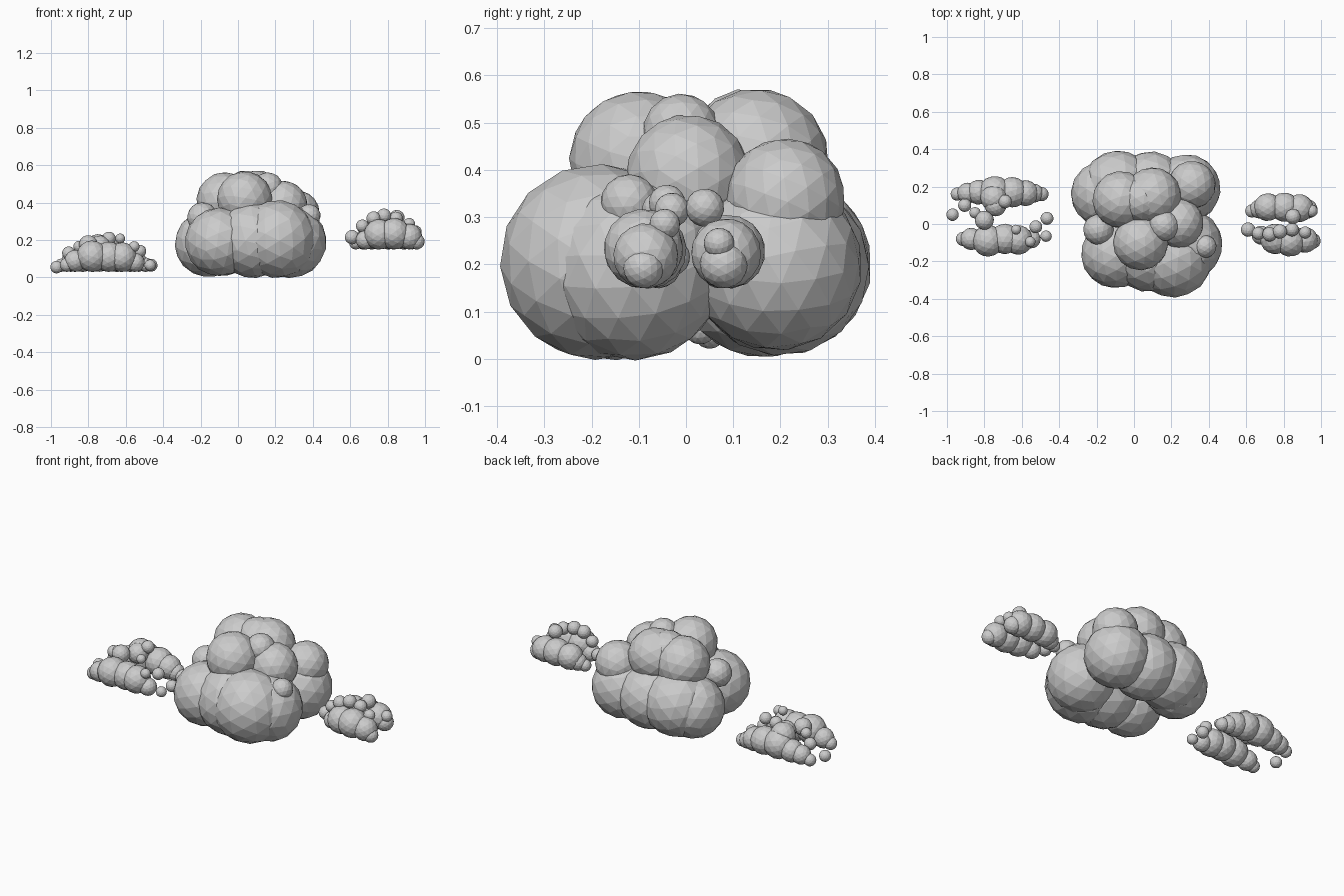
import bpy, bmesh, random
from mathutils import Vector, Euler

random.seed(4)


def add_puff(bm, x, y, z, r):
    """Low-poly ball, each triangle of an icosahedron cut in three per side."""
    ball = bmesh.new()
    bmesh.ops.create_icosphere(ball, subdivisions=1, radius=1)
    bmesh.ops.subdivide_edges(ball, edges=ball.edges[:], cuts=2, use_grid_fill=True)
    bmesh.ops.triangulate(ball, faces=ball.faces[:])
    turn = Euler([random.uniform(0, 6.28) for _ in range(3)]).to_matrix()
    for v in ball.verts:
        v.co = Vector((x, y, z)) + turn @ v.co.normalized() * r * 1.02
    temp = bpy.data.meshes.new("puff_temp")
    ball.to_mesh(temp)
    ball.free()
    bm.from_mesh(temp)
    bpy.data.meshes.remove(temp)


def make_cloud(name, puffs):
    bm = bmesh.new()
    for p in puffs:
        add_puff(bm, *p)
    mesh = bpy.data.meshes.new(name)
    bm.to_mesh(mesh)
    bm.free()
    bpy.context.collection.objects.link(bpy.data.objects.new(name, mesh))


def row(base, items):
    """Puffs (x, y, r) resting on a common flat base height."""
    return [(x, y, base + r, r) for x, y, r in items]


# Large middle cloud: wide lower ring
lower = [
    (0.21, -0.185, 0.205, 0.205), (0.28, -0.11, 0.19, 0.19), (0.08, -0.16, 0.2, 0.2),
    (-0.10, -0.16, 0.19, 0.18), (-0.16, 0.16, 0.18, 0.175), (-0.085, 0.2, 0.2, 0.19),
    (0.09, 0.2, 0.195, 0.185), (0.28, 0.19, 0.2, 0.18),
]
# Large middle cloud: smaller crown
crown = [
    (0.035, -0.10, 0.42, 0.145), (-0.07, 0.13, 0.41, 0.15), (0.1, 0.15, 0.42, 0.15),
    (0.24, 0.005, 0.385, 0.13), (0.31, 0.21, 0.34, 0.125), (0.16, -0.01, 0.48, 0.08),
    (-0.19, -0.03, 0.32, 0.08), (0.38, -0.12, 0.33, 0.06), (0.04, 0.13, 0.45, 0.12),
]
make_cloud("large_cloud", lower + crown)

# Left cloud: back row, front row and loose puffs
left_back = row(0.03, [
    (-0.945, 0.16, 0.035), (-0.89, 0.165, 0.055), (-0.83, 0.17, 0.065), (-0.745, 0.17, 0.085),
    (-0.65, 0.17, 0.08), (-0.58, 0.165, 0.068), (-0.535, 0.165, 0.05), (-0.495, 0.16, 0.038)])
left_front = row(0.03, [
    (-0.915, -0.08, 0.037), (-0.87, -0.08, 0.058), (-0.78, -0.09, 0.083), (-0.69, -0.08, 0.08),
    (-0.62, -0.085, 0.078), (-0.55, -0.08, 0.05)])
left_loose = [
    (-0.97, 0.05, 0.055, 0.033), (-0.905, 0.10, 0.13, 0.035), (-0.80, 0.02, 0.175, 0.05),
    (-0.85, 0.06, 0.165, 0.03), (-0.74, 0.10, 0.165, 0.058), (-0.75, 0.14, 0.16, 0.07),
    (-0.69, 0.12, 0.208, 0.036), (-0.63, -0.03, 0.208, 0.026), (-0.555, -0.095, 0.165, 0.028),
    (-0.525, -0.015, 0.14, 0.034), (-0.465, 0.03, 0.065, 0.034), (-0.47, -0.065, 0.065, 0.03)]
make_cloud("left_cloud", left_back + left_front + left_loose)

# Right cloud: back row, front row and puffs on top
right_back = row(0.15, [
    (0.63, 0.07, 0.035), (0.67, 0.08, 0.05), (0.715, 0.09, 0.073), (0.805, 0.09, 0.077),
    (0.885, 0.085, 0.073), (0.93, 0.08, 0.05)])
right_front = row(0.15, [
    (0.68, -0.06, 0.05), (0.755, -0.08, 0.08), (0.835, -0.09, 0.083), (0.915, -0.085, 0.068),
    (0.955, -0.09, 0.042)])
right_top = [
    (0.61, -0.03, 0.215, 0.038), (0.665, -0.05, 0.275, 0.034), (0.725, -0.055, 0.315, 0.038),
    (0.78, -0.04, 0.33, 0.038), (0.85, 0.04, 0.32, 0.04), (0.845, -0.03, 0.315, 0.036),
    (0.915, -0.045, 0.285, 0.032), (0.95, 0.07, 0.245, 0.032)]
make_cloud("right_cloud", right_back + right_front + right_top)
